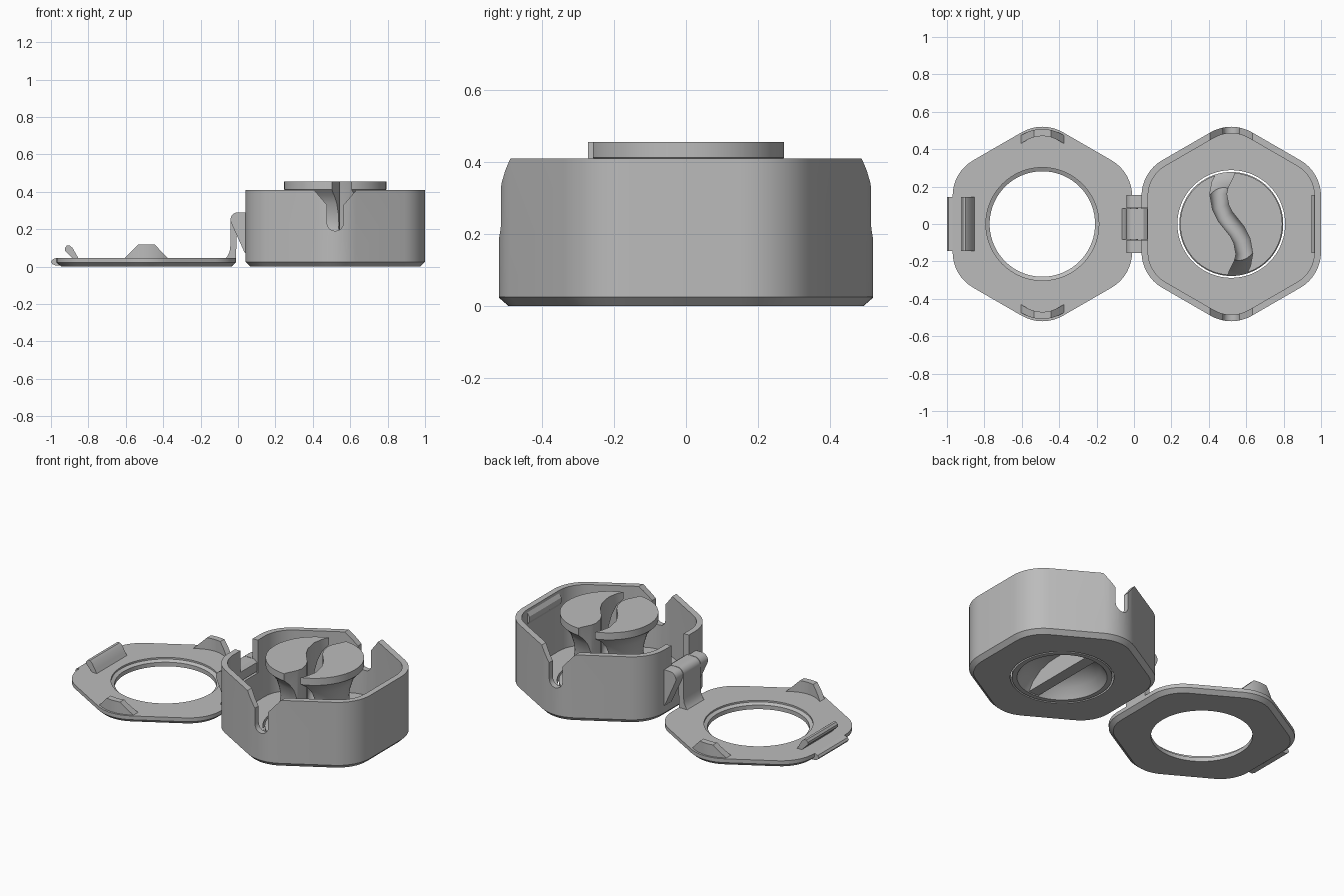
import bpy, bmesh
from math import sin, cos, pi, radians
from mathutils import Vector

if "Cube" in bpy.data.objects:
    bpy.data.objects.remove(bpy.data.objects["Cube"])

grey = bpy.data.materials.new("plain_grey")
grey.use_nodes = True
COLOUR = (0.5, 0.5, 0.5, 1)
grey.diffuse_color = COLOUR
grey.node_tree.nodes["Principled BSDF"].inputs["Base Color"].default_value = COLOUR

BOX_X, LID_X = 0.52, -0.49


# ---------- helpers ----------
def loft(name, rings, closed=False):
    """Skin a list of equal-length point rings; cap the ends unless closed."""
    bm = bmesh.new()
    rows = [[bm.verts.new(p) for p in ring] for ring in rings]
    n = len(rows[0])
    pairs = list(zip(rows, rows[1:])) + ([(rows[-1], rows[0])] if closed else [])
    for a, b in pairs:
        for i in range(n):
            j = (i + 1) % n
            bm.faces.new((a[i], a[j], b[j], b[i]))
    if not closed:
        bm.faces.new(rows[0])
        bm.faces.new(rows[-1])
    bmesh.ops.recalc_face_normals(bm, faces=bm.faces)
    mesh = bpy.data.meshes.new(name)
    bm.to_mesh(mesh)
    bm.free()
    mesh.materials.append(grey)
    ob = bpy.data.objects.new(name, mesh)
    bpy.context.collection.objects.link(ob)
    return ob


def prism(name, pts, y0, y1, cx=0):
    """Extrude an x-z profile along y."""
    return loft(name, [[(cx + x, y, z) for x, z in pts] for y in (y0, y1)])


def block(name, x0, x1, y0, y1, z0, z1):
    return prism(name, [(x0, z0), (x1, z0), (x1, z1), (x0, z1)], y0, y1)


def hex_ring(cx, inset, z, steps=8):
    """Hexagon with rounded corners, moved inwards by inset."""
    r, pts = 0.22 - inset, []
    for k in range(6):
        a = radians(30 + 60 * k)
        for s in range(steps + 1):
            b = a + radians(-30 + 60 * s / steps)
            pts.append((cx + 0.3 * cos(a) + r * cos(b), 0.3 * sin(a) + r * sin(b), z))
    return pts


def circle(cx, r, z, n=72):
    return [(cx + r * cos(2 * pi * i / n), r * sin(2 * pi * i / n), z) for i in range(n)]


def arc(cx, cz, r, a0, a1, n=8):
    angles = [radians(a0 + (a1 - a0) * i / n) for i in range(n + 1)]
    return [(cx + r * cos(a), cz + r * sin(a)) for a in angles]


def boolean(ob, cutter, operation="DIFFERENCE"):
    mod = ob.modifiers.new("cut", "BOOLEAN")
    mod.object, mod.operation, mod.solver = cutter, operation, "EXACT"
    bpy.context.view_layer.objects.active = ob
    bpy.ops.object.modifier_apply(modifier=mod.name)
    bpy.data.objects.remove(cutter)


parts = []

# ---------- hexagonal box ----------
box = loft("box_body", [hex_ring(BOX_X, i, z) for i, z in
           ((0.025, 0), (0, 0.025), (0, 0.41), (0.035, 0.41), (0.035, 0.04))])
boolean(box, loft("base_hole", [circle(BOX_X, 0.288, z) for z in (-0.1, 0.1)]))

# cord slots in the front and back corners
half = [(0.045, 0.33), (0.075, 0.365), (0.115, 0.412), (0.115, 0.5)]
slot = arc(0, 0.235, 0.045, 180, 360) + half + [(-x, z) for x, z in reversed(half)]
for y0, y1 in ((-0.6, -0.4), (0.4, 0.6)):
    boolean(box, prism("slot_cutter", slot, y0, y1, BOX_X))
# hinge opening
boolean(box, block("hinge_cutter", 0, 0.1, -0.085, 0.085, 0.21, 0.5))
parts.append(box)

# catch on the inner wall opposite the hinge
parts.append(prism("box_catch", [(0.97, 0.31), (0.95, 0.34), (0.95, 0.37), (0.97, 0.40)],
                   -0.155, 0.155))

# ---------- winding spool ----------
profile = [(0.001, 0.12), (0.08, 0.115), (0.15, 0.095), (0.21, 0.055), (0.25, 0),
           (0.278, 0), (0.278, 0.04), (0.245, 0.075), (0.215, 0.12), (0.195, 0.18),
           (0.19, 0.23), (0.197, 0.28), (0.215, 0.34), (0.24, 0.38), (0.273, 0.412),
           (0.273, 0.455)]
spool = loft("winding_spool", [circle(BOX_X, r, z) for r, z in profile])

# S-shaped groove with a rounded floor
half_path = [(0.01, -0.34), (0.03, -0.27), (0.06, -0.21), (0.07, -0.16), (0.057, -0.09),
             (0.032, -0.04)]
path = [Vector(p) for p in half_path + [(0, 0)] + [(-x, -y) for x, y in reversed(half_path)]]
section = [(-0.045, 0.6)] + arc(0, 0.205, 0.045, 180, 360) + [(0.045, 0.6)]
rings = []
for i, p in enumerate(path):
    d = (path[min(i + 1, len(path) - 1)] - path[max(i - 1, 0)]).normalized()
    rings.append([(BOX_X + p.x + d.y * s, p.y - d.x * s, z) for s, z in section])
boolean(spool, loft("groove_cutter", rings))
parts.append(spool)

# finger bar across the recess under the spool
parts.append(block("finger_bar", BOX_X - 0.035, BOX_X + 0.035, -0.25, 0.25, 0.005, 0.06))
boolean(parts[-1], loft("bar_trim", [circle(BOX_X, r, z) for r, z in
        ((0.255, -0.01), (0.255, 0.005), (0.215, 0.065))]), "INTERSECT")
parts.append(block("finger_bar_root", BOX_X - 0.035, BOX_X + 0.035, -0.2, 0.2, 0.055, 0.125))

# ---------- lid ----------
lid = loft("lid_plate", [hex_ring(LID_X, i, z) for i, z in
           ((0.025, 0), (0, 0.022), (0, 0.045))])
boolean(lid, loft("lid_hole", [circle(LID_X, r, z) for r, z in
        ((0.282, -0.1), (0.282, 0.025), (0.302, 0.035), (0.302, 0.1))]))
parts.append(lid)

# curved plugs that close the cord slots
plugs = loft("lid_slot_plugs", [hex_ring(LID_X, i, z) for i, z in
             ((0.012, 0.03), (0.012, 0.117), (0.05, 0.117), (0.05, 0.03))], closed=True)
boolean(plugs, prism("plug_trim", [(-0.115, 0.02), (-0.115, 0.045), (-0.045, 0.117),
        (-0.04, 0.13), (0.04, 0.13), (0.045, 0.117), (0.115, 0.045), (0.115, 0.02)],
        -0.6, 0.6, LID_X), "INTERSECT")
parts.append(plugs)

# latch hook and thumb tab
parts.append(prism("lid_latch", [(-0.88, 0.04), (-0.925, 0.085), (-0.925, 0.1), (-0.915, 0.112),
             (-0.9, 0.112), (-0.885, 0.1), (-0.865, 0.065), (-0.85, 0.04)], -0.145, 0.145))
parts.append(prism("lid_thumb_tab", [(-0.94, 0.005), (-0.975, 0.005), (-0.992, 0.013), (-1, 0.025),
             (-0.992, 0.038), (-0.975, 0.045), (-0.94, 0.045)], -0.145, 0.145))

# ---------- hinge ----------
bracket = [(0.05, 0.06), (0.035, 0.075)] + arc(0, 0.25, 0.04, 205, 90) + [(0.05, 0.29)]
for side, y0 in (("right", -0.155), ("left", 0.085)):
    parts.append(prism("hinge_bracket_" + side, bracket, y0, y0 + 0.07))
arm = ([(-0.08, 0.03), (-0.06, 0.05), (-0.045, 0.08), (-0.04, 0.12)]
       + arc(0, 0.25, 0.04, 180, 90)
       + [(0.05, 0.29), (0.072, 0.275), (0.072, 0.22), (0.03, 0.215), (-0.005, 0.2),
          (-0.012, 0.03)])
parts.append(prism("hinge_arm", arm, -0.082, 0.082))
parts.append(prism("hinge_pin", arc(0, 0.25, 0.022, 0, 345, 23), -0.15, 0.15))

# ---------- shading ----------
bpy.ops.object.select_all(action="DESELECT")
for ob in parts:
    ob.select_set(True)
bpy.context.view_layer.objects.active = box
bpy.ops.object.shade_smooth_by_angle(angle=radians(28))
